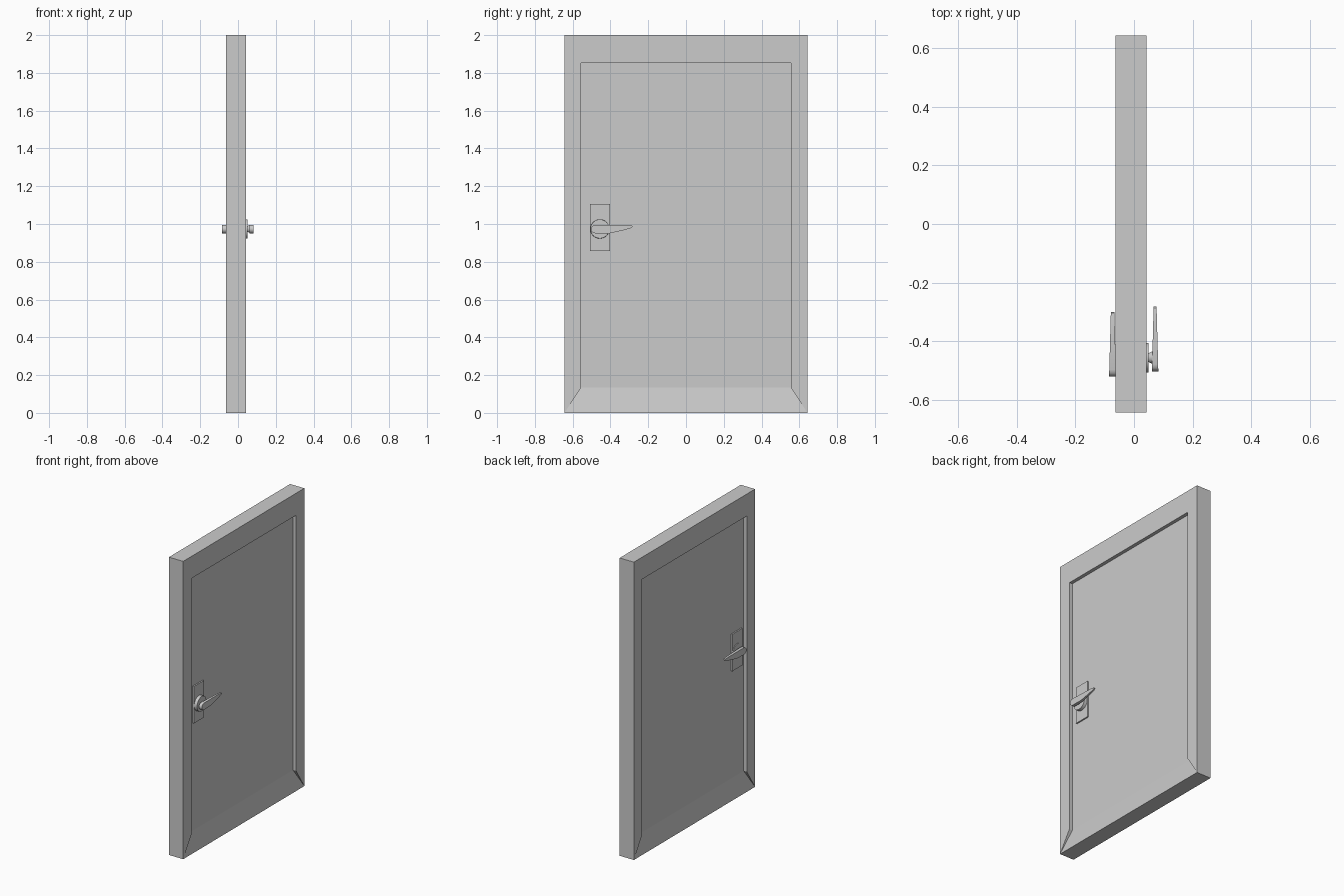
import bpy, bmesh
from math import pi, cos, sin
from mathutils import Matrix

if "Cube" in bpy.data.objects:
    bpy.data.objects.remove(bpy.data.objects["Cube"])


def finish(bm, name, smooth=False):
    bmesh.ops.recalc_face_normals(bm, faces=bm.faces)
    me = bpy.data.meshes.new(name)
    bm.to_mesh(me)
    bm.free()
    ob = bpy.data.objects.new(name, me)
    bpy.context.collection.objects.link(ob)
    if smooth:
        bpy.context.view_layer.objects.active = ob
        ob.select_set(True)
        bpy.ops.object.shade_smooth_by_angle(angle=0.6)
        ob.select_set(False)
    return ob


# Door slab: raised frame on three sides, sloping sill at the bottom, both faces
def door():
    bm = bmesh.new()

    def loop(x, half, z0, z1):
        return [bm.verts.new((x, y, z)) for y, z in
                ((-half, z0), (-half, z1), (half, z1), (half, z0))]

    rims = []
    for face_x, panel_x in ((0.043, 0.020), (-0.063, -0.040)):
        o = loop(face_x, 0.643, 0, 2)
        i = loop(face_x, 0.555, 0.135, 1.852)
        p = loop(panel_x, 0.555, 0.135, 1.852)
        for a in range(3):
            bm.faces.new((o[a], o[a + 1], i[a + 1], i[a]))
            bm.faces.new((i[a], i[a + 1], p[a + 1], p[a]))
        bm.faces.new(p)
        bm.faces.new((o[3], o[0], p[0], p[3]))
        for a in (0, 3):
            bm.faces.new((o[a], i[a], p[a]))
        rims.append(o)
    a, b = rims
    for k in range(4):
        n = (k + 1) % 4
        bm.faces.new((a[k], a[n], b[n], b[k]))
    finish(bm, "door_slab")


def cone(name, x0, x1, r0, r1, y, z):
    bm = bmesh.new()
    m = Matrix.Translation(((x0 + x1) / 2, y, z)) @ Matrix.Rotation(pi / 2, 4, 'Y')
    bmesh.ops.create_cone(bm, cap_ends=True, segments=32, radius1=r0,
                          radius2=r1, depth=x1 - x0, matrix=m)
    return finish(bm, name, True)


# Tapered lever: side outline given thickness that shrinks towards the tip
def lever(name, sx, x0, x1, y0):
    pts = [(0.024 - 0.024 * sin(t * pi / 6), 0.973 - 0.023 * cos(t * pi / 6))
           for t in range(0, 7)]
    pts += [(0.19, 0.993), (0.217, 0.991), (0.221, 0.986), (0.212, 0.978),
            (0.16, 0.964), (0.10, 0.951)]
    bm = bmesh.new()
    near, far = [], []
    for y, z in pts:
        t = y / 0.221
        near.append(bm.verts.new((sx * (x0 + 0.006 * t), y0 + y, z)))
        far.append(bm.verts.new((sx * (x1 - 0.006 * t), y0 + y, z)))
    bm.faces.new(near)
    bm.faces.new(far)
    for k in range(len(pts)):
        n = (k + 1) % len(pts)
        bm.faces.new((near[k], near[n], far[n], far[k]))
    finish(bm, name, True)


def plate(name, xa, xb, y):
    bm = bmesh.new()
    m = Matrix.Translation(((xa + xb) / 2, y, 0.981)) @ Matrix.Diagonal((abs(xb - xa), 0.106, 0.248, 1))
    bmesh.ops.create_cube(bm, size=1, matrix=m)
    finish(bm, name)


door()
# Handle set on each face; the far one sits slightly nearer the door edge
for side, sx, shift, base in (("right", 1, 0.0, 0.020), ("left", -1, -0.018, 0.040)):
    y = -0.456 + shift
    top = 0.050 if sx > 0 else 0.053
    plate(side + "_handle_plate", sx * (base - 0.001), sx * (base + 0.009), y)
    for part, a, b, ra, rb in (("rosette", base + 0.008, top, 0.051, 0.050),
                               ("neck", top - 0.001, 0.063, 0.015, 0.022)):
        if sx < 0:
            a, b, ra, rb = -b, -a, rb, ra
        cone(side + "_" + part, a, b, ra, rb, y, 0.974)
    lever(side + "_lever", sx, 0.061, 0.083 if sx > 0 else 0.085, -0.503 + shift)
